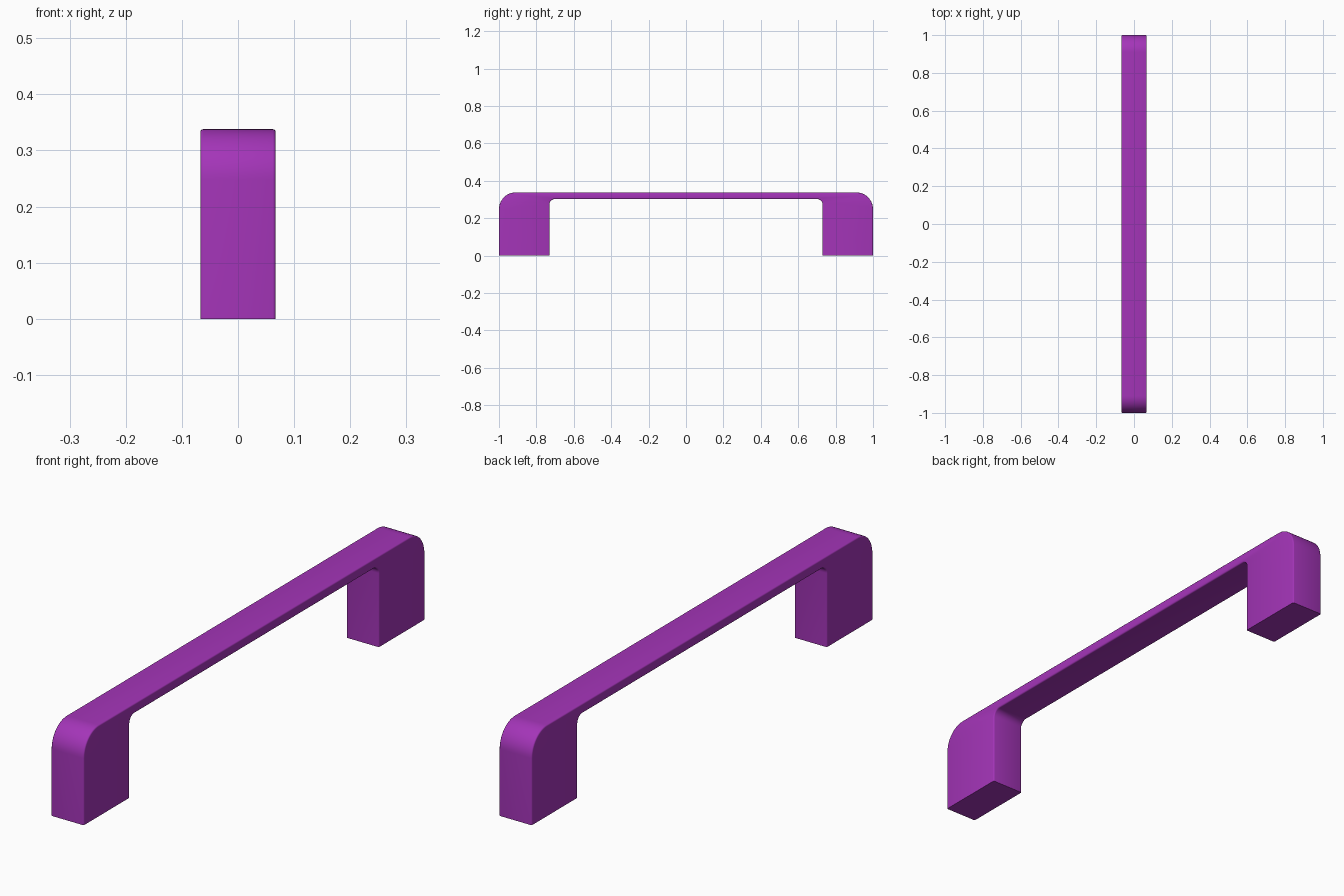
import bpy, bmesh
from math import sin, cos, pi

if "Cube" in bpy.data.objects:
    bpy.data.objects.remove(bpy.data.objects["Cube"])

HALF_W, TOP, UNDER, INNER = 0.067, 0.338, 0.302, 0.73
R_OUT, R_IN, SOFT = 0.09, 0.028, 0.005


def arc(cy, cz, r, start, end, n):
    """Points of a fillet, angles in units of pi."""
    return [(cy + r * cos(pi * (start + (end - start) * i / n)),
             cz + r * sin(pi * (start + (end - start) * i / n))) for i in range(n + 1)]


# Right half of the side profile, then mirrored
half = arc(INNER - R_IN, UNDER - R_IN, R_IN, 0.5, 0, 8)
half += [(INNER, 0), (1, 0)]
half += arc(1 - R_OUT, TOP - R_OUT, R_OUT, 0, 0.5, 14)
profile = half + [(-y, z) for y, z in reversed(half)]

# Handle: extruded bridge-shaped profile
bm = bmesh.new()
face = bm.faces.new([bm.verts.new((-HALF_W, y, z)) for y, z in profile])
ext = bmesh.ops.extrude_face_region(bm, geom=[face], use_keep_orig=True)
moved = [g for g in ext["geom"] if isinstance(g, bmesh.types.BMVert)]
bmesh.ops.translate(bm, verts=moved, vec=(2 * HALF_W, 0, 0))
bmesh.ops.recalc_face_normals(bm, faces=bm.faces)

# Slightly softened rims on both sides, feet left crisp
rims = [e for e in bm.edges
        if abs(e.verts[0].co.x - e.verts[1].co.x) < 1e-5
        and max(v.co.z for v in e.verts) > 0.01]
bmesh.ops.bevel(bm, geom=rims, offset=SOFT, segments=3, profile=0.5, affect='EDGES')
bmesh.ops.recalc_face_normals(bm, faces=bm.faces)

mesh = bpy.data.meshes.new("pull_handle")
bm.to_mesh(mesh)
bm.free()
handle = bpy.data.objects.new("pull_handle", mesh)
bpy.context.collection.objects.link(handle)

# Purple finish
mat = bpy.data.materials.new("purple")
mat.diffuse_color = (0.37, 0.035, 0.48, 1)
mat.use_nodes = True
mat.node_tree.nodes["Principled BSDF"].inputs["Base Color"].default_value = mat.diffuse_color
mesh.materials.append(mat)

bpy.context.view_layer.objects.active = handle
handle.select_set(True)
bpy.ops.object.shade_smooth_by_angle(angle=0.6)
